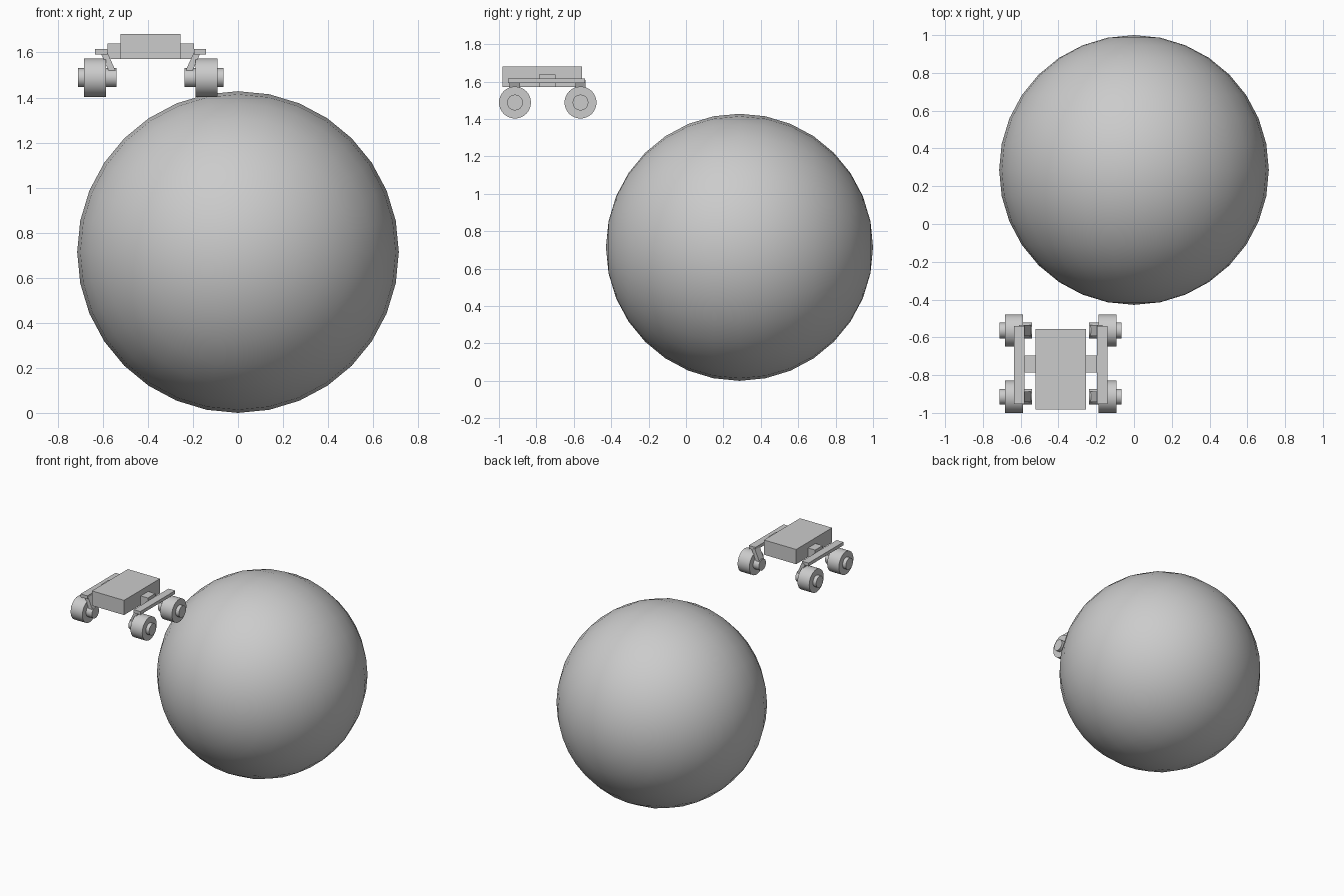
import bpy
import math
from mathutils import Vector

if "Cube" in bpy.data.objects:
    bpy.data.objects.remove(bpy.data.objects["Cube"], do_unlink=True)

GREY = (0.6, 0.6, 0.6, 1.0)
grey = bpy.data.materials.new("plain grey")
grey.use_nodes = True
grey.diffuse_color = GREY
grey.node_tree.nodes["Principled BSDF"].inputs["Base Color"].default_value = GREY

CX = -0.388            # centre line of the rover
WHEEL_Z = 1.488
WHEEL_YS = {"front": -0.9145, "rear": -0.564}


def finish(name, smooth=False):
    ob = bpy.context.object
    ob.name = name
    ob.data.materials.append(grey)
    if smooth:
        bpy.ops.object.shade_smooth_by_angle(angle=math.radians(35))
    return ob


def box(name, lo, hi):
    lo, hi = Vector(lo), Vector(hi)
    bpy.ops.mesh.primitive_cube_add(size=1, location=(lo + hi) / 2)
    bpy.context.object.scale = hi - lo
    bpy.ops.object.transform_apply(location=False, rotation=False)
    return finish(name)


def disc(name, x0, x1, y, z, radius):
    """Cylinder lying along x."""
    bpy.ops.mesh.primitive_cylinder_add(
        vertices=32, radius=radius, depth=abs(x1 - x0),
        location=((x0 + x1) / 2, y, z), rotation=(0, math.pi / 2, 0))
    return finish(name, True)


# Large ball, poles along y
bpy.ops.mesh.primitive_uv_sphere_add(
    segments=32, ring_count=16, radius=0.714,
    location=(0, 0.286, 0.714), rotation=(math.pi / 2, 0, 0))
finish("ball", True)

# Rover body and the crossbar through it
box("rover_body", (CX - 0.133, -0.982, 1.571), (CX + 0.133, -0.557, 1.681))
box("crossbar", (CX - 0.192, -0.785, 1.571), (CX + 0.192, -0.697, 1.639))

for side, s in (("right", -1), ("left", 1)):
    # Side rail
    xs = sorted((CX + s * 0.192, CX + s * 0.247))
    box(side + "_rail", (xs[0], -0.952, 1.592), (xs[1], -0.540, 1.616))

    for end, y in WHEEL_YS.items():
        tag = f"{end}_{side}_"
        disc(tag + "tyre", CX + s * 0.199, CX + s * 0.296, y, WHEEL_Z, 0.0855)
        disc(tag + "hub", CX + s * 0.151, CX + s * 0.323, y, WHEEL_Z, 0.042)

        # Slanted strut from the rail down to the inner end of the hub
        top = Vector((CX + s * 0.208, y, 1.602))
        low = Vector((CX + s * 0.166, y, 1.508))
        d = top - low
        bpy.ops.mesh.primitive_cube_add(size=1, location=(top + low) / 2)
        strut = bpy.context.object
        strut.scale = (0.028, 0.056, d.length)
        strut.rotation_euler = (0, math.atan2(d.x, d.z), 0)
        finish(tag + "strut")
